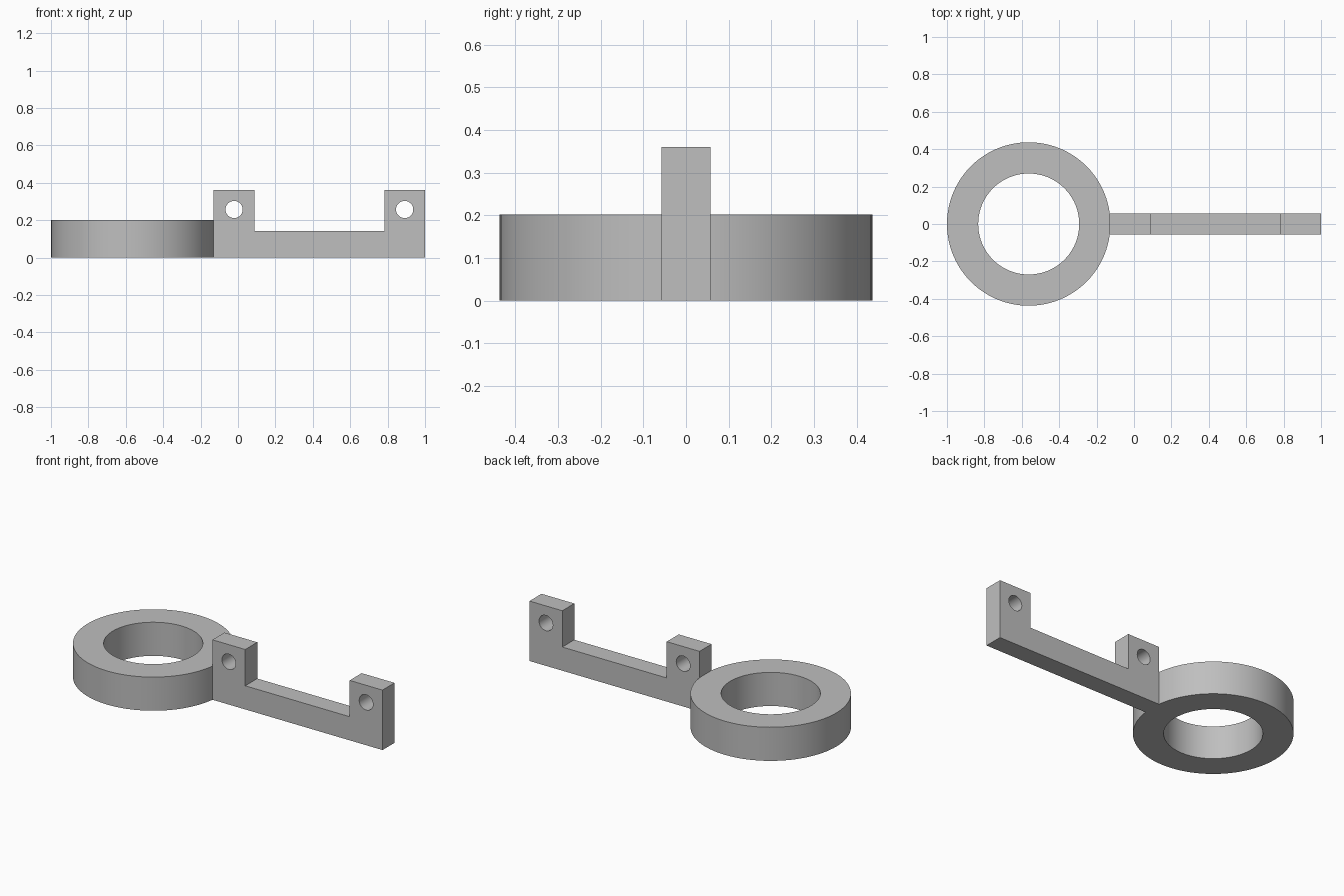
import bpy, bmesh
from math import cos, sin, tau, radians
from mathutils import Matrix

if "Cube" in bpy.data.objects:
    bpy.data.objects.remove(bpy.data.objects["Cube"])

grey = bpy.data.materials.new("plain_grey")
grey.use_nodes = True
colour = (0.52, 0.52, 0.52, 1)
grey.diffuse_color = colour
grey.node_tree.nodes["Principled BSDF"].inputs["Base Color"].default_value = colour


def circle(x, y, radius, count):
    return [(x + radius * cos(tau * i / count), y + radius * sin(tau * i / count))
            for i in range(count)]


def plate(name, outlines, thickness, matrix):
    """Extrude closed outlines (the first is the rim, the rest are holes)."""
    curve = bpy.data.curves.new(name + "_outline", "CURVE")
    curve.dimensions = "2D"
    curve.fill_mode = "BOTH"
    curve.extrude = thickness / 2
    for points in outlines:
        spline = curve.splines.new("POLY")
        spline.points.add(len(points) - 1)
        for p, (x, y) in zip(spline.points, points):
            p.co = (x, y, 0, 1)
        spline.use_cyclic_u = True
    helper = bpy.data.objects.new(name + "_outline", curve)
    bpy.context.collection.objects.link(helper)
    bpy.context.view_layer.update()
    mesh = bpy.data.meshes.new_from_object(
        helper.evaluated_get(bpy.context.evaluated_depsgraph_get()))
    bpy.data.objects.remove(helper)

    # Weld caps to walls and place the part
    bm = bmesh.new()
    bm.from_mesh(mesh)
    bmesh.ops.remove_doubles(bm, verts=bm.verts, dist=0.0001)
    bm.transform(matrix)
    bmesh.ops.recalc_face_normals(bm, faces=bm.faces)
    bm.to_mesh(mesh)
    bm.free()
    mesh.name = name
    mesh.materials.clear()
    mesh.materials.append(grey)
    obj = bpy.data.objects.new(name, mesh)
    bpy.context.collection.objects.link(obj)
    bpy.ops.object.select_all(action="DESELECT")
    obj.select_set(True)
    bpy.context.view_layer.objects.active = obj
    bpy.ops.object.shade_smooth_by_angle(angle=radians(30))
    return obj


# Flat ring lying on the ground
ring_height = 0.202
plate("ring", [circle(0, 0, 0.437, 96), circle(0, 0, 0.27, 96)], ring_height,
      Matrix.Translation((-0.563, 0, ring_height / 2)))

# Handle bar with two raised, drilled lugs
start, end, lug, bar_top, lug_top = -0.13, 1.0, 0.218, 0.142, 0.36
profile = [(start, 0), (end, 0), (end, lug_top), (end - lug, lug_top),
           (end - lug, bar_top), (start + lug, bar_top),
           (start + lug, lug_top), (start, lug_top)]
holes = [circle(x, 0.257, 0.046, 32) for x in (start + lug / 2, end - lug / 2)]
plate("lugged_handle", [profile] + holes, 0.114,
      Matrix.Rotation(radians(90), 4, "X"))
